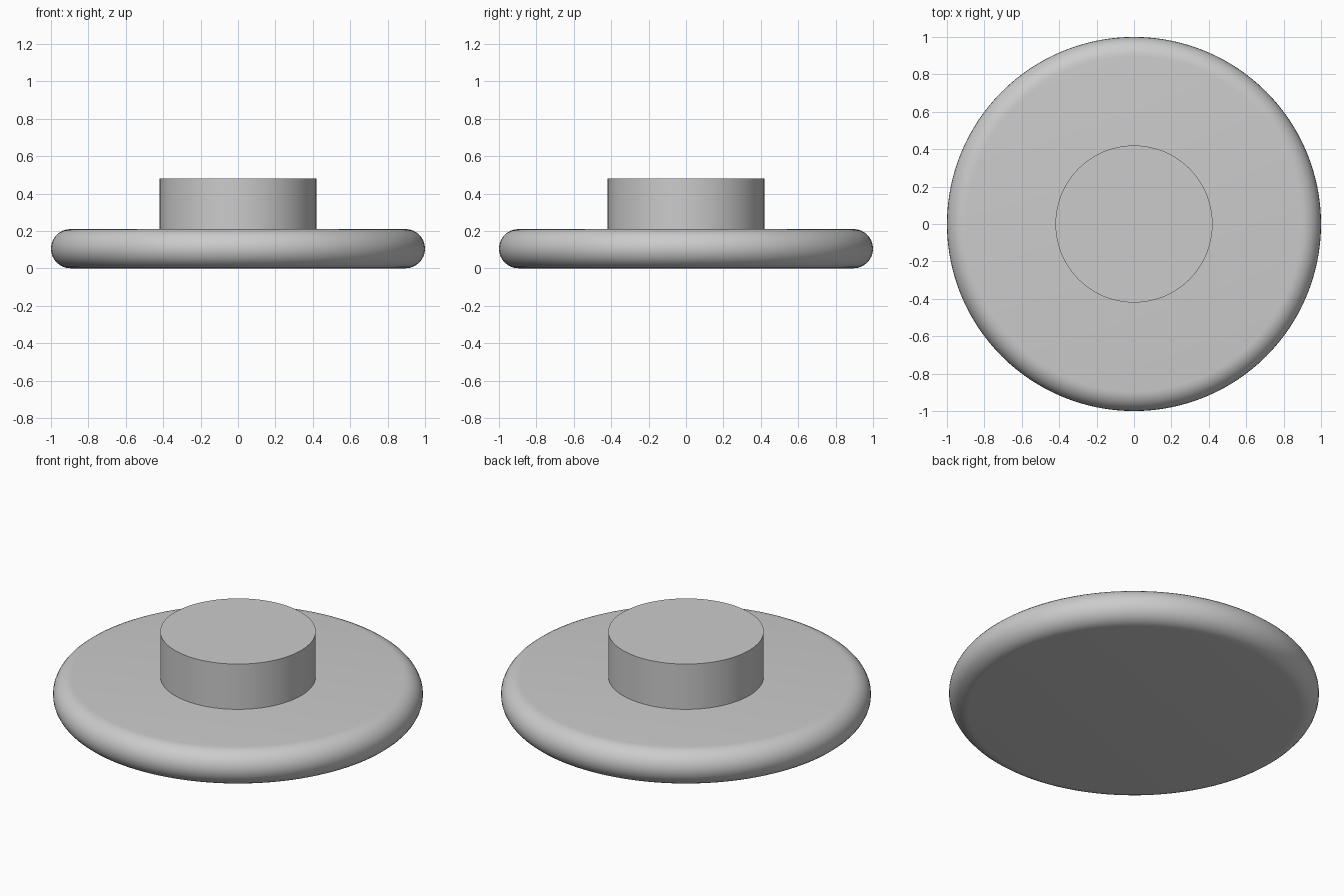
import bpy
import bmesh
from math import cos, sin, pi, radians

cube = bpy.data.objects.get("Cube")
if cube:
    bpy.data.objects.remove(cube, do_unlink=True)

# One plain grey for the whole model
GREY = (0.6, 0.6, 0.6, 1.0)
grey = bpy.data.materials.new("light grey")
grey.use_nodes = True
grey.diffuse_color = GREY
grey.node_tree.nodes["Principled BSDF"].inputs["Base Color"].default_value = GREY


def lathe(name, profile, sides):
    """Revolve (radius, height) points about z and cap both ends."""
    bm = bmesh.new()
    rings = [[bm.verts.new((r * cos(2 * pi * i / sides), r * sin(2 * pi * i / sides), z))
              for i in range(sides)] for r, z in profile]
    for low, high in zip(rings, rings[1:]):
        for i in range(sides):
            j = (i + 1) % sides
            bm.faces.new((low[i], low[j], high[j], high[i]))
    bm.faces.new(list(reversed(rings[0])))
    bm.faces.new(rings[-1])
    mesh = bpy.data.meshes.new(name)
    bm.to_mesh(mesh)
    bm.free()
    mesh.materials.append(grey)
    obj = bpy.data.objects.new(name, mesh)
    bpy.context.collection.objects.link(obj)
    bpy.ops.object.select_all(action='DESELECT')
    obj.select_set(True)
    bpy.context.view_layer.objects.active = obj
    bpy.ops.object.shade_smooth_by_angle(angle=radians(30))
    return obj


# Wide disc with a fully rounded rim
EDGE = 0.105
STEPS = 16
rim = [(1 - EDGE + EDGE * cos(a), EDGE + EDGE * sin(a))
       for a in (-pi / 2 + pi * k / STEPS for k in range(STEPS + 1))]
lathe("base_disc", rim, 128)

# Short round boss standing on the disc
lathe("centre_boss", [(0.42, 2 * EDGE), (0.42, 0.48)], 96)
